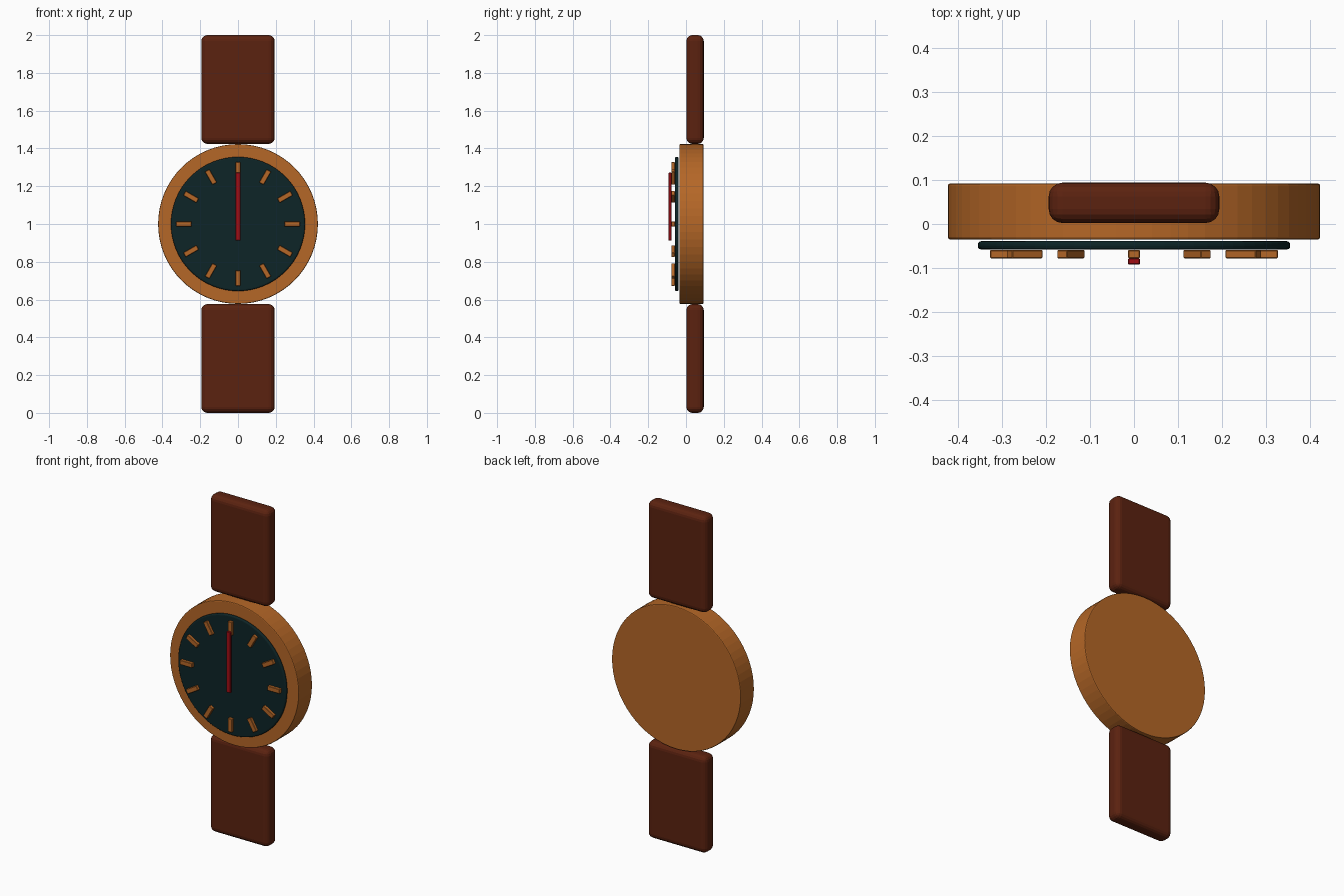
import bpy
import math
from mathutils import Matrix

if "Cube" in bpy.data.objects:
    bpy.data.objects.remove(bpy.data.objects["Cube"])

CENTRE_Z = 1.0


def material(name, rgb):
    m = bpy.data.materials.new(name)
    m.diffuse_color = (*rgb, 1)
    m.use_nodes = True
    m.node_tree.nodes["Principled BSDF"].inputs["Base Color"].default_value = m.diffuse_color
    return m


copper = material("copper", (0.46, 0.135, 0.02))
leather = material("brown leather", (0.105, 0.016, 0.005))
dark_teal = material("dark teal", (0.004, 0.018, 0.020))
red = material("red", (0.36, 0.004, 0.007))


def finish(obj, name, mat, bevel, segments):
    obj.name = name
    obj.data.materials.append(mat)
    if bevel:
        b = obj.modifiers.new("rounded edges", 'BEVEL')
        b.width = bevel
        b.segments = segments
        b.limit_method = 'ANGLE'
    return obj


def box(name, x, y, z, mat, bevel=0, segments=1, turn=0):
    """Box from (min, max) ranges, z relative to the dial centre, turned about y."""
    bpy.ops.mesh.primitive_cube_add(size=1)
    obj = bpy.context.object
    size = Matrix.Diagonal((x[1] - x[0], y[1] - y[0], z[1] - z[0], 1))
    mid = Matrix.Translation((sum(x) / 2, sum(y) / 2, sum(z) / 2))
    obj.data.transform(Matrix.Rotation(turn, 4, 'Y') @ mid @ size)
    obj.location.z = CENTRE_Z
    return finish(obj, name, mat, bevel, segments)


def disc(name, radius, y, mat, bevel, segments):
    """Round plate facing the front."""
    bpy.ops.mesh.primitive_cylinder_add(vertices=64, radius=radius, depth=y[1] - y[0])
    obj = bpy.context.object
    obj.data.transform(Matrix.Rotation(math.pi / 2, 4, 'X'))
    obj.location = (0, sum(y) / 2, CENTRE_Z)
    return finish(obj, name, mat, bevel, segments)


# Case and dial
disc("case", 0.423, (-0.035, 0.092), copper, 0.005, 2)
disc("dial", 0.355, (-0.058, -0.039), dark_teal, 0.008, 3)

# Straps above and below the case
for name, z in (("upper_strap", (0.424, 1.0)), ("lower_strap", (-1.0, -0.424))):
    box(name, (-0.194, 0.194), (0.002, 0.094), z, leather, 0.032, 4)

# Twelve hour markers around the dial
for i in range(12):
    box(f"hour_marker_{i + 1}", (-0.0135, 0.0135), (-0.078, -0.059),
        (0.247, 0.327), copper, 0.002, 1, turn=math.radians(30 * (i + 1)))

# Single hand pointing at twelve
box("hand", (-0.0135, 0.0135), (-0.092, -0.078), (-0.088, 0.272), red, 0.002, 1)
